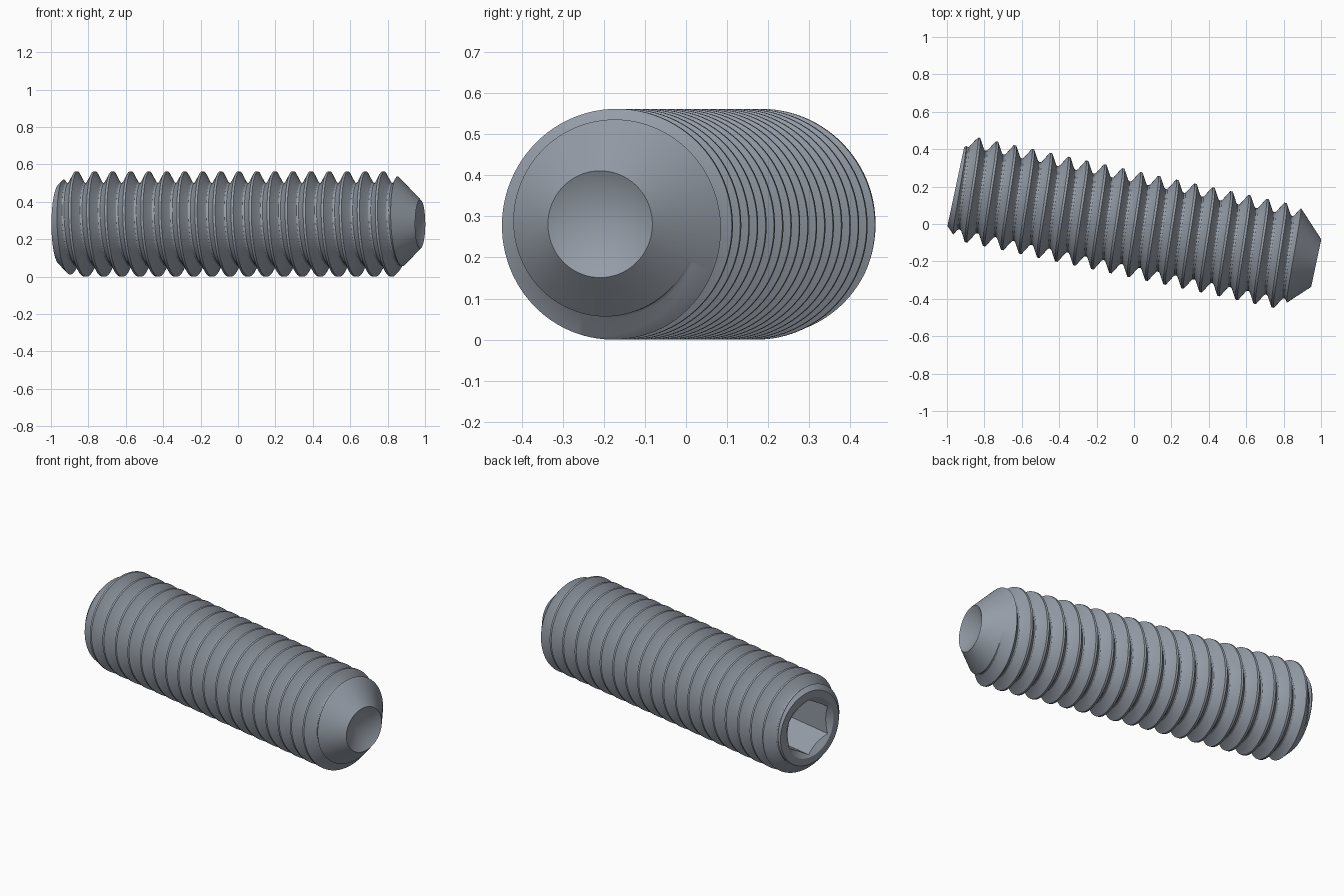
import bpy, bmesh
from math import cos, sin, pi, radians, sqrt
from mathutils import Matrix

cube = bpy.data.objects.get("Cube")
if cube:
    bpy.data.objects.remove(cube, do_unlink=True)

SEG = 96                       # sides around the axis
RADIUS, PITCH, CREST = 0.281, 0.0986, 0.769
BACK, TIP = -0.974, 0.996      # end planes along the axis


def finish(bm, name):
    bmesh.ops.remove_doubles(bm, verts=bm.verts, dist=1e-5)
    bmesh.ops.recalc_face_normals(bm, faces=bm.faces)
    mesh = bpy.data.meshes.new(name)
    bm.to_mesh(mesh)
    bm.free()
    obj = bpy.data.objects.new(name, mesh)
    bpy.context.collection.objects.link(obj)
    return obj


def lathe(name, profile, sides, turn=0.0):
    """Closed solid from (radius, height) points, first and last on the axis."""
    bm = bmesh.new()
    rings = []
    for r, z in profile:
        if r == 0:
            rings.append([bm.verts.new((0, 0, z))] * sides)
        else:
            angles = [2 * pi * (k + turn) / sides for k in range(sides)]
            rings.append([bm.verts.new((r * cos(a), r * sin(a), z)) for a in angles])
    for low, high in zip(rings, rings[1:]):
        for k in range(sides):
            n = (k + 1) % sides
            corners = dict.fromkeys((low[k], low[n], high[n], high[k]))
            bm.faces.new(list(corners))
    return finish(bm, name)


def threaded_rod(name):
    # one pitch of the thread: (fraction of pitch, depth in pitches), rounded root
    rho = 0.1443
    tooth = [(-1 / 16, 0), (1 / 16, 0)]
    for x in (-0.125, -0.0625, 0, 0.0625, 0.125):
        tooth.append((0.5 + x, 0.6134 - rho + sqrt(rho * rho - x * x)))
    m, first, turns = len(tooth), -20, 25
    rows = m * turns + 1
    bm = bmesh.new()
    grid = []
    for j in range(SEG):
        a = 2 * pi * j / SEG
        column = []
        for i in range(rows):
            f, depth = tooth[i % m]
            z = CREST + PITCH * (first + i // m + f + j / SEG)
            r = RADIUS if abs(z) > 1.05 else RADIUS - depth * PITCH
            column.append(bm.verts.new((r * cos(a), r * sin(a), z)))
        grid.append(column)
    for j in range(SEG):
        wrap = j == SEG - 1
        nxt, shift = grid[(j + 1) % SEG], m if wrap else 0
        for i in range(rows - 1 - shift):
            bm.faces.new((grid[j][i], nxt[i + shift], nxt[i + 1 + shift], grid[j][i + 1]))
    # close both overlong ends
    rim = [e for e in bm.edges if e.is_boundary]
    ends = {s: bm.verts.new((0, 0, 1.6 * s)) for s in (-1, 1)}
    for e in rim:
        a, b = e.verts
        bm.faces.new((a, b, ends[1 if a.co.z > 0 else -1]))
    return finish(bm, name)


def cut(obj, tool, operation):
    mod = obj.modifiers.new(operation, 'BOOLEAN')
    mod.operation, mod.solver, mod.object = operation, 'EXACT', tool
    bpy.context.view_layer.objects.active = obj
    bpy.ops.object.modifier_apply(modifier=mod.name)
    bpy.data.objects.remove(tool, do_unlink=True)


screw = threaded_rod("set_screw")

# chamfered ends, socket countersink and hollow cup point
envelope = lathe("end_envelope", [
    (0, BACK + 0.12), (0.175, BACK), (0.215, BACK), (0.3, BACK + 0.085),
    (0.3, TIP - 0.17), (0.13, TIP), (0, TIP - 0.072)], SEG, 0.37)
cut(screw, envelope, 'INTERSECT')

# hexagonal socket
across = 0.14 / cos(pi / 6)
hexagon = lathe("hex_cutter", [
    (0, BACK - 0.2), (across, BACK - 0.2), (across, BACK + 0.35), (0, BACK + 0.36)], 6, 0.5)
cut(screw, hexagon, 'DIFFERENCE')

# lay the axis down, turned a little towards the front
c, s = cos(radians(12)), sin(radians(12))
screw.data.transform(Matrix(((s, 0, c, 0), (c, 0, -s, -0.002), (0, 1, 0, RADIUS), (0, 0, 0, 1))))

steel = bpy.data.materials.new("steel_grey")
steel.use_nodes = True
colour = (0.30, 0.335, 0.385, 1)
steel.diffuse_color = colour
steel.node_tree.nodes["Principled BSDF"].inputs["Base Color"].default_value = colour
screw.data.materials.clear()
screw.data.materials.append(steel)

bpy.ops.object.select_all(action='DESELECT')
screw.select_set(True)
bpy.context.view_layer.objects.active = screw
bpy.ops.object.shade_smooth_by_angle(angle=radians(30))
